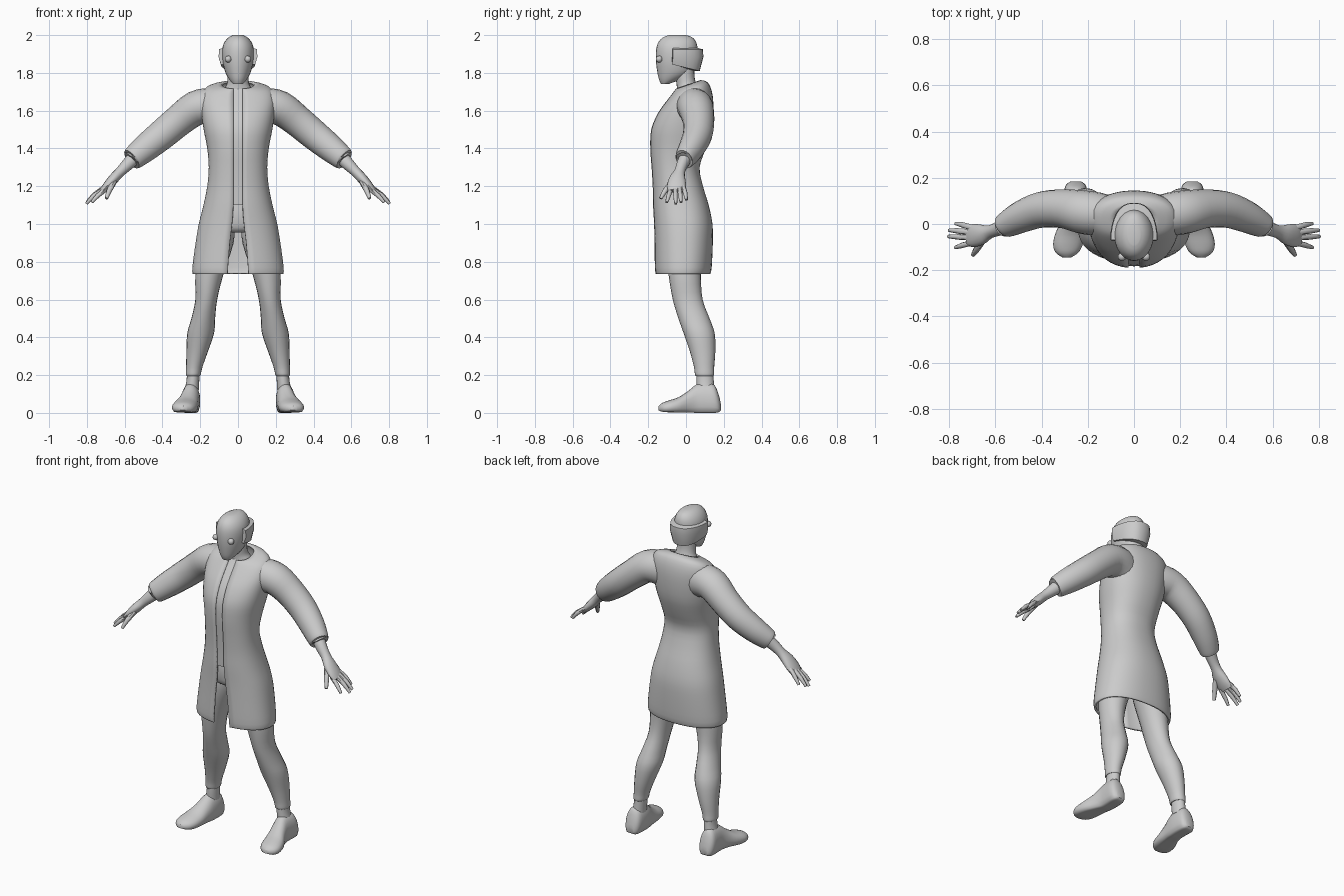
import bpy, bmesh, math
from mathutils import Vector

grey = bpy.data.materials.new("plain grey")
grey.diffuse_color = (0.6, 0.6, 0.6, 1)


def finish(name, bm, angle=45):
    bmesh.ops.recalc_face_normals(bm, faces=bm.faces)
    me = bpy.data.meshes.new(name)
    bm.to_mesh(me)
    bm.free()
    me.materials.append(grey)
    ob = bpy.data.objects.new(name, me)
    bpy.context.collection.objects.link(ob)
    bpy.ops.object.select_all(action='DESELECT')
    ob.select_set(True)
    bpy.context.view_layer.objects.active = ob
    bpy.ops.object.shade_smooth_by_angle(angle=math.radians(angle))
    return ob


def smooth_rows(rows, n=3):
    """Catmull-Rom resampling of a short table of sections."""
    out = []
    for i in range(len(rows) - 1):
        a, b, c, d = (rows[max(i - 1, 0)], rows[i], rows[i + 1],
                      rows[min(i + 2, len(rows) - 1)])
        for k in range(n):
            t = k / n
            out.append([0.5 * (2 * q + (r - p) * t + (2 * p - 5 * q + 4 * r - s) * t * t
                               + (3 * q - p - 3 * r + s) * t ** 3)
                        for p, q, r, s in zip(a, b, c, d)])
    out.append(list(rows[-1]))
    return out


def loft(name, rings, closed=True, caps=True, angle=45):
    bm = bmesh.new()
    vs = [[bm.verts.new(p) for p in r] for r in rings]
    n = len(rings[0])
    for a, b in zip(vs, vs[1:]):
        for i in range(n if closed else n - 1):
            j = (i + 1) % n
            bm.faces.new((a[i], a[j], b[j], b[i]))
    if caps:
        bm.faces.new(vs[0])
        bm.faces.new(vs[-1])
    return finish(name, bm, angle)


def ellipse(cx, hw, yf, yb, z, n=20):
    cy, hd = (yf + yb) / 2, (yb - yf) / 2
    return [(cx + hw * math.cos(math.tau * i / n), cy + hd * math.sin(math.tau * i / n), z)
            for i in range(n)]


def stack(name, rows, side=1, n=20, steps=3):
    """Upright body part; rows are z, centre x, half width, front y, back y."""
    return loft(name, [ellipse(side * cx, hw, yf, yb, z, n)
                       for z, cx, hw, yf, yb in smooth_rows(rows, steps)])


def tube(name, rows, side=1, n=16, steps=3):
    """Limb along a path; rows are x, y, z, radius along y, radius across."""
    rows = smooth_rows(rows, steps)
    pts = [Vector((side * r[0], r[1], r[2])) for r in rows]
    rings = []
    for i, r in enumerate(rows):
        t = (pts[min(i + 1, len(pts) - 1)] - pts[max(i - 1, 0)]).normalized()
        s = Vector((0, 1, 0))
        s = (s - t * s.dot(t)).normalized()
        m = t.cross(s)
        rings.append([pts[i] + s * r[3] * math.cos(math.tau * k / n)
                      + m * r[4] * math.sin(math.tau * k / n) for k in range(n)])
    return loft(name, rings)


# Coat sections: z, half width, front y, back y, half opening, tilt
coat_rows = smooth_rows([
    (.735, .240, -.162, .128, .055, 0), (.77, .242, -.167, .136, .054, 0),
    (.90, .225, -.168, .142, .044, 0), (1.0, .208, -.170, .140, .032, 0),
    (1.1, .183, -.175, .120, .025, 0), (1.2, .163, -.177, .090, .025, 0),
    (1.3, .155, -.183, .072, .025, 0), (1.4, .163, -.190, .105, .025, 0),
    (1.5, .182, -.185, .135, .025, 0), (1.6, .195, -.150, .145, .025, .1),
    (1.67, .195, -.105, .138, .025, .2), (1.715, .165, -.070, .115, .025, .3),
    (1.735, .085, -.055, .078, .025, .35)])

# Open-fronted coat body
P, N = 0.88, 40
rings = []
for z, hw, yf, yb, slit, tilt in coat_rows:
    gap = math.asin((slit / hw) ** (1 / P))
    ring = []
    for i in range(N + 1):
        a = -math.pi / 2 + gap + (math.tau - 2 * gap) * i / N
        c, s = math.cos(a), math.sin(a)
        x = hw * math.copysign(abs(c) ** P, c)
        y = (yf + yb) / 2 + (yb - yf) / 2 * math.copysign(abs(s) ** P, s)
        ring.append((x, y, z + tilt * y))
    rings.append(ring)
coat = loft("coat", rings, closed=False, caps=False)
sol = coat.modifiers.new("cloth thickness", 'SOLIDIFY')
sol.thickness, sol.offset = 0.012, -1

# Front panel seen in the opening
rings = []
for z, hw, yf, yb, slit, tilt in coat_rows:
    if z > 1.07:
        rings.append([(x, yf + d, z + tilt * yf) for x, d in
                      ((-.032, .010), (0, .007), (.032, .010), (.032, .03), (-.032, .03))])
loft("front_panel", rings)

# Hips under the coat
stack("hips", [(.955, 0, .12, -.11, .08), (.98, 0, .17, -.135, .10),
               (1.05, 0, .165, -.145, .09), (1.12, 0, .14, -.14, .07)])

# Neck and head
stack("neck", [(1.66, 0, .10, -.05, .085), (1.71, 0, .078, -.048, .07),
               (1.74, 0, .060, -.050, .055), (1.78, 0, .055, -.055, .045),
               (1.84, 0, .055, -.055, .045)])
stack("head", [(1.742, 0, .026, -.132, -.09), (1.765, 0, .046, -.143, -.03),
               (1.80, 0, .066, -.151, .03), (1.85, 0, .080, -.158, .05),
               (1.90, 0, .085, -.160, .06), (1.94, 0, .081, -.155, .06),
               (1.97, 0, .067, -.141, .05), (1.99, 0, .047, -.118, .03),
               (2.0, 0, .026, -.090, .0)], n=24)

# Hair band wrapping the sides and back of the head
rings = []
M = 16
for i in range(M + 1):
    a = math.pi * i / M
    u = math.sin(a)
    c = math.cos(a)
    x, y = .098 * math.copysign(abs(c) ** .8, c), -.075 + .160 * u
    ix, iy = .072 * c, -.070 + .115 * u
    low = 1.845 - .035 * u
    rings.append([(ix, iy, low), (x * .93, y - .012 * u, low), (x * 1.05, y + .007, 1.885),
                  (x * 1.02, y + .005, 1.925), (ix, iy, 1.935)])
loft("hair_band", rings, angle=35)

for side, tag in ((1, "left"), (-1, "right")):
    # Eye
    bm = bmesh.new()
    bmesh.ops.create_uvsphere(bm, u_segments=14, v_segments=8, radius=.018)
    bmesh.ops.translate(bm, verts=bm.verts, vec=(side * .052, -.142, 1.873))
    finish(tag + "_eye", bm)

    # Sleeve with a tucked cuff
    tube(tag + "_sleeve", [(.08, .035, 1.605, .08, .105), (.15, .042, 1.622, .093, .098),
                           (.225, .052, 1.612, .094, .092), (.31, .066, 1.55, .084, .084),
                           (.40, .062, 1.475, .078, .080), (.48, .034, 1.41, .070, .074),
                           (.535, .006, 1.365, .060, .066), (.563, -.010, 1.342, .050, .058),
                           (.558, -.008, 1.347, .036, .040)], side, 20)

    # Forearm and palm
    tube(tag + "_hand", [(.54, .003, 1.36, .036, .040), (.585, -.020, 1.315, .031, .033),
                         (.625, -.034, 1.275, .029, .027), (.66, -.046, 1.238, .044, .027),
                         (.695, -.050, 1.200, .050, .022), (.718, -.050, 1.175, .044, .015)], side)

    # Fingers and thumb, as base, knuckle and tip
    for finger, a, b, c in (
            ("little", (.70, -.016, 1.20), (.742, -.004, 1.165), (.772, .002, 1.128)),
            ("ring", (.705, -.036, 1.195), (.762, -.030, 1.155), (.800, -.027, 1.115)),
            ("middle", (.705, -.058, 1.190), (.762, -.056, 1.150), (.803, -.054, 1.107)),
            ("index", (.698, -.080, 1.185), (.742, -.092, 1.150), (.774, -.102, 1.115)),
            ("thumb", (.655, -.070, 1.225), (.680, -.108, 1.180), (.697, -.134, 1.135))):
        w = .015 if finger == "thumb" else .0125
        tube(tag + "_" + finger + "_finger", [(*a, w, w), (*b, w * .95, w * .95),
             (*c, w * .6, w * .6)], side, 8, 2)

    # Trouser leg
    stack(tag + "_leg", [(1.0, .105, .085, -.11, .09), (.90, .115, .092, -.11, .095),
                         (.73, .152, .074, -.092, .080), (.60, .168, .058, -.070, .088),
                         (.50, .184, .063, -.040, .125), (.42, .198, .071, -.012, .152),
                         (.32, .217, .056, .022, .155), (.24, .232, .043, .043, .149),
                         (.20, .237, .039, .048, .149), (.197, .237, .030, .060, .138)], side)
    # Sock
    stack(tag + "_sock", [(.21, .237, .033, .056, .145), (.17, .239, .034, .056, .147),
                          (.12, .245, .038, .058, .150)], side)
    # Shoe: y, centre x, half width, bottom, top
    rings = []
    for y, cx, hw, z0, z1 in smooth_rows([
            (.184, .252, .022, .012, .050), (.172, .252, .040, .003, .100),
            (.148, .252, .049, 0, .150), (.10, .250, .050, 0, .158),
            (.055, .252, .049, 0, .150), (.01, .262, .054, .003, .115),
            (-.04, .276, .064, .003, .083), (-.09, .286, .064, .003, .066),
            (-.125, .290, .048, .006, .053), (-.145, .291, .018, .014, .036)]):
        mid = z0 + (z1 - z0) * .38
        ring = []
        for k in range(20):
            a = math.tau * k / 20
            c, s = math.cos(a), math.sin(a)
            if s >= 0:
                z = mid + (z1 - mid) * s ** .9
            else:
                z = mid - (mid - z0) * min(1, abs(s) * 1.5)
            ring.append((side * cx + hw * c, y, max(0, z)))
        rings.append(ring)
    loft(tag + "_shoe", rings)
